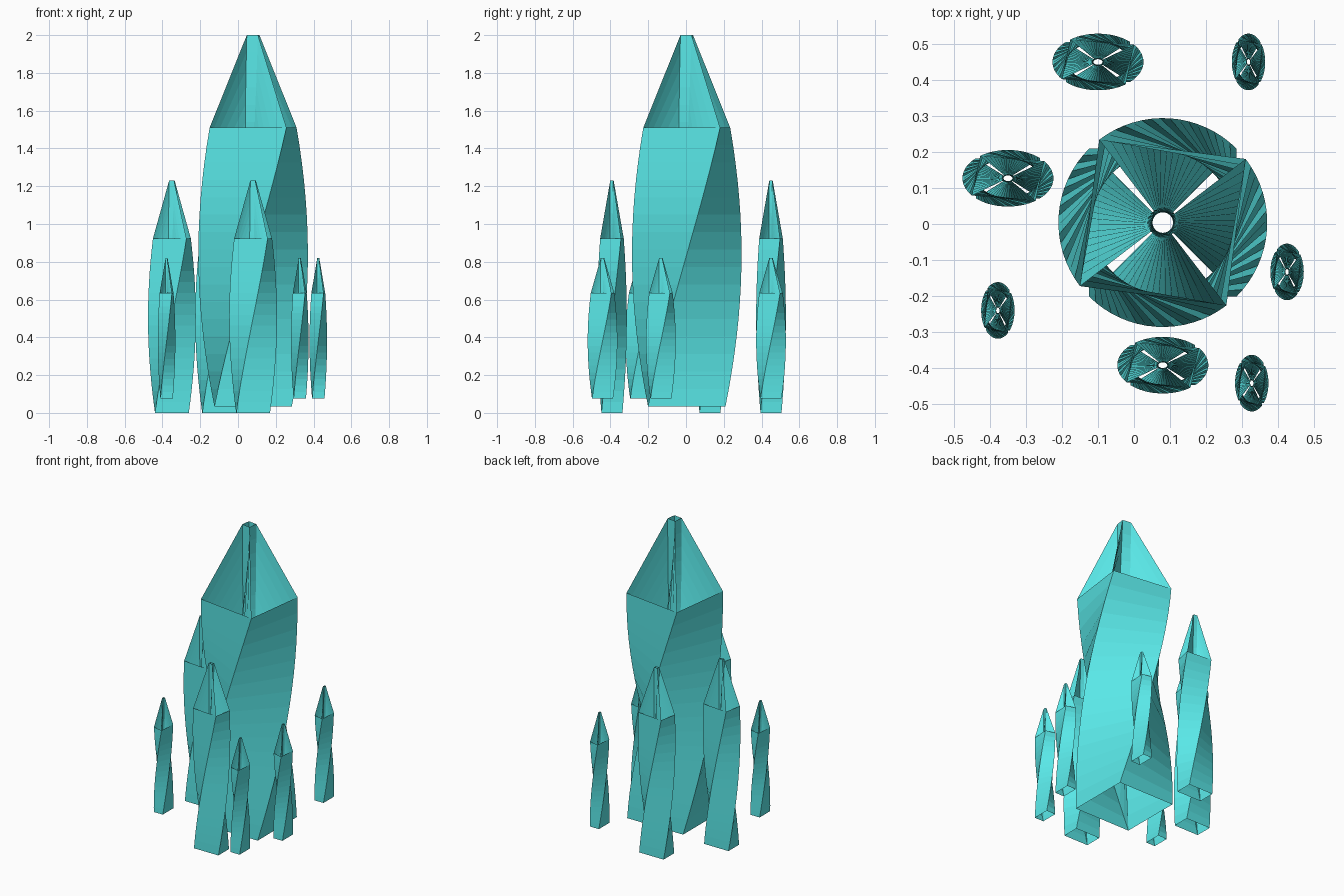
import bpy, bmesh
from math import sin, cos, radians

if "Cube" in bpy.data.objects:
    bpy.data.objects.remove(bpy.data.objects["Cube"])

STEPS = 16
START, TWIST = radians(45), radians(82.5)
R_OUT, R_TIP = 0.29, 0.042      # base corner radius, tip corner radius
RISE, TIP_H = 1.475, 0.49       # screw height, height of the frustum tip

mat = bpy.data.materials.new("teal_crystal")
mat.diffuse_color = (0.1, 0.8, 0.8, 1)
mat.use_nodes = True
mat.node_tree.nodes["Principled BSDF"].inputs["Base Color"].default_value = mat.diffuse_color


def crystal_mesh():
    """Wire frustum swept upward along a screw: walls, blades and core tube."""
    bm = bmesh.new()
    outer, inner = [], []
    for k in range(STEPS + 1):
        t = k / STEPS
        z = RISE * t
        angles = [START + TWIST * t + radians(90 * i) for i in range(4)]
        outer.append([bm.verts.new((R_OUT * cos(a), R_OUT * sin(a), z)) for a in angles])
        inner.append([bm.verts.new((R_TIP * cos(a), R_TIP * sin(a), z + TIP_H)) for a in angles])
    for k in range(STEPS):
        for i in range(4):
            j = (i + 1) % 4
            # outer wall, inner core tube
            for ring in (outer, inner):
                bm.faces.new((ring[k][i], ring[k][j], ring[k + 1][j], ring[k + 1][i]))
            # blade from the outer corner to the core
            bm.faces.new((outer[k][i], outer[k + 1][i], inner[k + 1][i], inner[k][i]))
    me = bpy.data.meshes.new("twisted_crystal")
    bm.to_mesh(me)
    bm.free()
    me.materials.append(mat)
    return me


mesh = crystal_mesh()


def place(name, loc, scale):
    ob = bpy.data.objects.new(name, mesh)
    ob.location, ob.scale = loc, scale
    bpy.context.collection.objects.link(ob)


# Central spire
place("main_crystal", (0.08, 0.004, 0.035), (1, 1, 1))

# Medium crystals
for n, (x, y) in enumerate([(-0.10, 0.45), (-0.35, 0.127), (0.08, -0.392)]):
    place(f"medium_crystal_{n + 1}", (x, y, 0), (0.436, 0.271, 0.626))

# Small crystals
for n, (x, y) in enumerate([(0.318, 0.45), (0.425, -0.133), (-0.378, -0.24), (0.327, -0.442)]):
    place(f"small_crystal_{n + 1}", (x, y, 0.075), (0.16, 0.271, 0.379))
